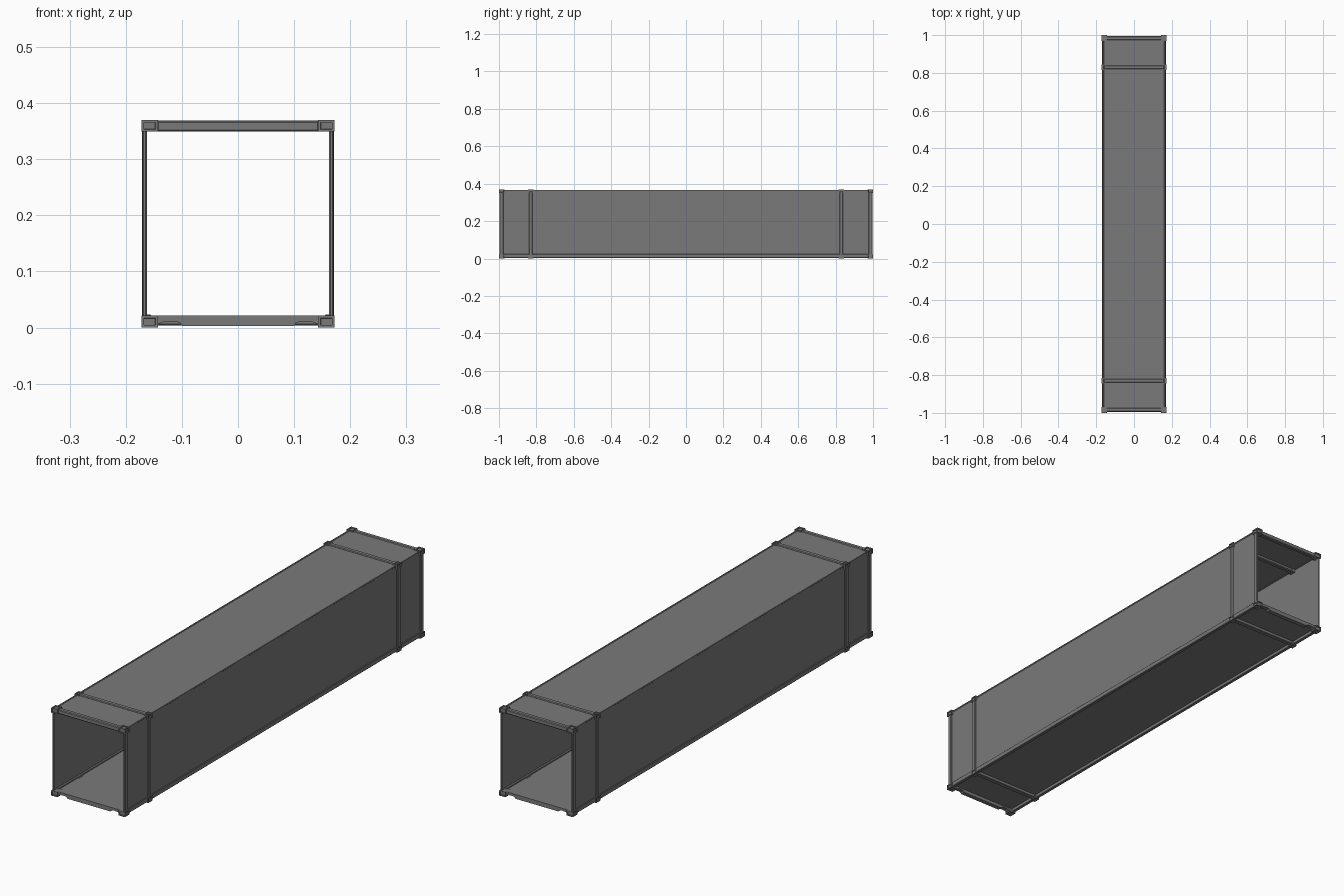
import bpy, bmesh
from mathutils import Vector

if "Cube" in bpy.data.objects:
    bpy.data.objects.remove(bpy.data.objects["Cube"])

steel = bpy.data.materials.new("dark_steel")
steel.diffuse_color = (0.195, 0.195, 0.195, 1)
steel.use_nodes = True
steel.node_tree.nodes["Principled BSDF"].inputs["Base Color"].default_value = steel.diffuse_color

def finish(bm, name):
    bmesh.ops.recalc_face_normals(bm, faces=bm.faces)
    me = bpy.data.meshes.new(name)
    bm.to_mesh(me)
    bm.free()
    me.materials.append(steel)
    ob = bpy.data.objects.new(name, me)
    bpy.context.collection.objects.link(ob)
    return ob

def cube(x, y, z):
    """Cube bmesh from (min, max) ranges on each axis."""
    bm = bmesh.new()
    bmesh.ops.create_cube(bm, size=1)
    for v in bm.verts:
        v.co = [r[0] if c < 0 else r[1] for c, r in zip(v.co, (x, y, z))]
    bm.normal_update()
    return bm

def box(name, x, y, z, bevel=0.0):
    bm = cube(x, y, z)
    if bevel:
        bmesh.ops.bevel(bm, geom=bm.edges[:], offset=bevel, segments=1,
                        affect='EDGES', profile=0.5)
    return finish(bm, name)

def span(s, a, b):
    return tuple(sorted((s * a, s * b)))

def casting(name, x, y, z, outward):
    """Corner block with a shallow lifting hole in each outward face."""
    bm = cube(x, y, z)
    faces = [f for f in bm.faces
             if any(f.normal.dot(Vector(d)) > 0.9 for d in outward)]
    bmesh.ops.inset_individual(bm, faces=faces, thickness=0.006)
    bmesh.ops.inset_individual(bm, faces=faces, thickness=0.0005, depth=-0.004)
    return finish(bm, name)

def sill(name, y0, y1):
    """Bottom end beam with a raised notch near each corner."""
    half = [(0.143, 0.021), (0.143, 0.006), (0.132, 0.010),
            (0.118, 0.011), (0.104, 0.009), (0.100, 0.003)]
    pts = half + [(-x, z) for x, z in reversed(half)]
    bm = bmesh.new()
    f = bm.faces.new([bm.verts.new((x, y0, z)) for x, z in pts])
    r = bmesh.ops.extrude_face_region(bm, geom=[f])
    for v in r['geom']:
        if isinstance(v, bmesh.types.BMVert):
            v.co.y = y1
    return finish(bm, name)

# Roof and floor sheets
box("roof", (-0.165, 0.165), (-0.99, 0.99), (0.363, 0.365))
box("floor", (-0.165, 0.165), (-0.99, 0.99), (0.017, 0.019))

# Side walls and long rails
for sx in (-1, 1):
    side = "left" if sx < 0 else "right"
    box(side + "_wall", span(sx, 0.1635, 0.1655), (-0.985, 0.985), (0.015, 0.365))
    box(side + "_top_rail", span(sx, 0.160, 0.167), (-0.975, 0.975), (0.360, 0.367), 0.001)
    box(side + "_bottom_rail", span(sx, 0.155, 0.169), (-0.975, 0.975), (0.004, 0.0235), 0.0015)

# End frames and intermediate frames
for sy in (-1, 1):
    end = "front" if sy < 0 else "back"
    sill(end + "_sill", sy * 0.994, sy * 0.975)
    box(end + "_header", (-0.145, 0.145), span(sy, 0.975, 0.994), (0.349, 0.368), 0.003)
    box(end + "_inner_header", (-0.16, 0.16), span(sy, 0.82, 0.84), (0.351, 0.369), 0.003)
    box(end + "_inner_crossbeam", (-0.16, 0.16), span(sy, 0.82, 0.84), (0.004, 0.0185), 0.002)
    for sx in (-1, 1):
        tag = end + ("_left" if sx < 0 else "_right")
        box(tag + "_post", span(sx, 0.1625, 0.1705), span(sy, 0.976, 0.996), (0.015, 0.355), 0.002)
        box(tag + "_inner_post", span(sx, 0.164, 0.171), span(sy, 0.82, 0.84), (0.015, 0.358), 0.003)
        for sz, z in ((-1, (0.0, 0.021)), (1, (0.349, 0.37))):
            lev = "_top" if sz > 0 else "_bottom"
            casting(tag + lev + "_casting", span(sx, 0.143, 0.172), span(sy, 0.970, 1.0), z,
                    [(sx, 0, 0), (0, sy, 0), (0, 0, sz)])
            casting(tag + lev + "_inner_casting", span(sx, 0.150, 0.172),
                    span(sy, 0.816, 0.844), z, [(sx, 0, 0), (0, 0, sz)])
